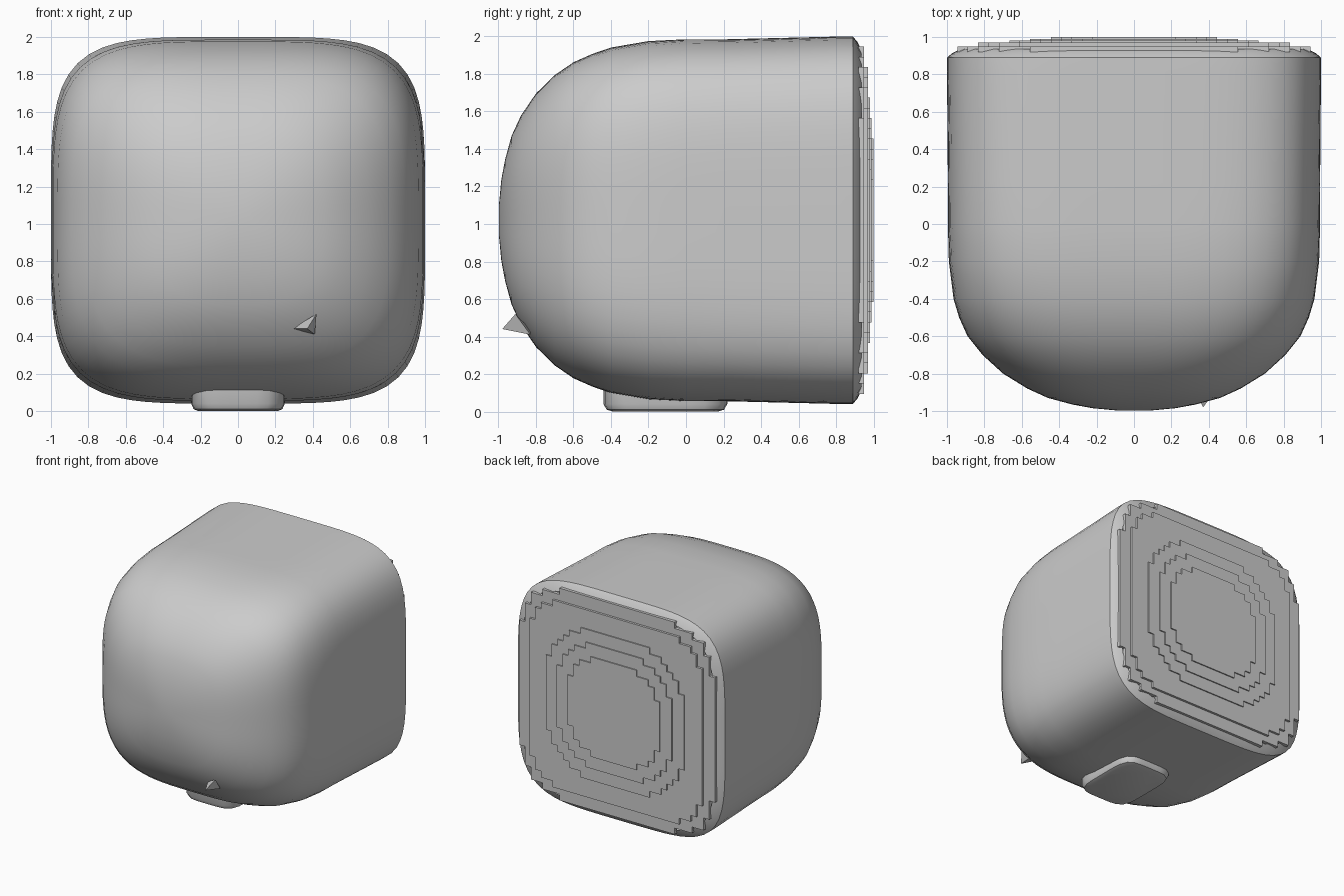
import bpy, bmesh, math

if "Cube" in bpy.data.objects:
    bpy.data.objects.remove(bpy.data.objects["Cube"])

def finish(name, bm, smooth=None):
    bmesh.ops.recalc_face_normals(bm, faces=bm.faces[:])
    mesh = bpy.data.meshes.new(name)
    bm.to_mesh(mesh)
    bm.free()
    ob = bpy.data.objects.new(name, mesh)
    bpy.context.collection.objects.link(ob)
    if smooth:
        bpy.ops.object.select_all(action='DESELECT')
        ob.select_set(True)
        bpy.context.view_layer.objects.active = ob
        bpy.ops.object.shade_smooth_by_angle(angle=math.radians(smooth))
    return ob

def squircle(a, n):
    c, s = math.cos(a), math.sin(a)
    r = (abs(c) ** n + abs(s) ** n) ** (-1 / n)
    return c * r, s * r

def loft(bm, rings):
    for a, b in zip(rings, rings[1:]):
        for i in range(len(a)):
            j = (i + 1) % len(a)
            bm.faces.new((a[i], a[j], b[j], b[i]))

CZ, HZ, N = 1.02, 0.98, 96

# Domed shell: rounded-square rings (y, half width, half height, squareness)
profile = [(-.998, .08, .08, 2.2), (-.985, .22, .22, 2.5), (-.965, .33, .33, 2.7),
           (-.93, .46, .46, 2.9), (-.88, .57, .57, 3.0), (-.8, .70, .69, 3.1),
           (-.7, .81, .79, 3.3), (-.6, .89, .86, 3.5), (-.5, .935, .905, 3.6),
           (-.4, .965, .94, 3.8), (-.2, .99, .975, 4.0), (0, .995, .985, 4.2),
           (.22, .995, .985, 4.3), (.82, 1.0, 1.0, 4.5), (.89, 1.0, 1.0, 4.5),
           (.915, .97, .97, 4.5), (.935, .93, .93, 4.5)]
bm = bmesh.new()
rings = []
for y, w, h, n in profile:
    ring = []
    for i in range(N):
        u, v = squircle(2 * math.pi * i / N, n)
        ring.append(bm.verts.new((u * w, y, CZ + v * h * HZ)))
    rings.append(ring)
loft(bm, rings)
bm.faces.new(rings[0])
finish("domed_shell", bm, 30)

# Terraced back panel: square cells stepping gently out to a flat centre
CELLS = 36
SIZE = 2.0 / CELLS
BASE = .935

def depth(i, j):
    u = (i + .5) * SIZE - 1
    v = (j + .5) * SIZE - 1
    d = (abs(u) ** 4.5 + abs(v) ** 4.5) ** (1 / 4.5)
    r = (abs(u) ** 2.7 + abs(v) ** 2.7) ** (1 / 2.7)
    if d > .94:
        return None
    if d > .86:
        return .95
    return 1.0 - .01 * min(3, max(0, math.floor((r - .44) / .12) + 1))

bm = bmesh.new()

def quad(pts):
    bm.faces.new([bm.verts.new((x, y, CZ + z * HZ)) for x, y, z in pts])

for i in range(CELLS):
    for j in range(CELLS):
        y = depth(i, j)
        if y is None:
            continue
        x0, z0 = i * SIZE - 1, j * SIZE - 1
        x1, z1 = x0 + SIZE, z0 + SIZE
        quad([(x0, y, z0), (x0, y, z1), (x1, y, z1), (x1, y, z0)])
        sides = [(-1, 0, (x0, z0), (x0, z1)), (1, 0, (x1, z0), (x1, z1)),
                 (0, -1, (x0, z0), (x1, z0)), (0, 1, (x0, z1), (x1, z1))]
        for di, dj, a, b in sides:
            y2 = depth(i + di, j + dj) or BASE - .015
            if y2 < y:
                quad([(a[0], y, a[1]), (b[0], y, b[1]), (b[0], y2, b[1]), (a[0], y2, a[1])])
bmesh.ops.remove_doubles(bm, verts=bm.verts[:], dist=.0005)
finish("terraced_back", bm)

# Low foot under the front half
bm = bmesh.new()
rings = []
for z, s in [(.22, 1.0), (.04, 1.0), (.01, .95), (0, .85)]:
    ring = []
    for i in range(32):
        u, v = squircle(2 * math.pi * i / 32, 5)
        ring.append(bm.verts.new((u * .25 * s, -.11 + v * .33 * s, z)))
    rings.append(ring)
loft(bm, rings)
bm.faces.new(rings[0])
bm.faces.new(rings[-1])
finish("foot", bm, 35)

# Small chipped spur low on the front
bm = bmesh.new()
tip = [bm.verts.new(p) for p in [(.29, -.83, .44), (.42, -.91, .52),
                                 (.41, -.83, .41), (.37, -.98, .44)]]
for a, b, c in [(0, 1, 3), (1, 2, 3), (2, 0, 3), (0, 2, 1)]:
    bm.faces.new((tip[a], tip[b], tip[c]))
finish("front_spur", bm)
